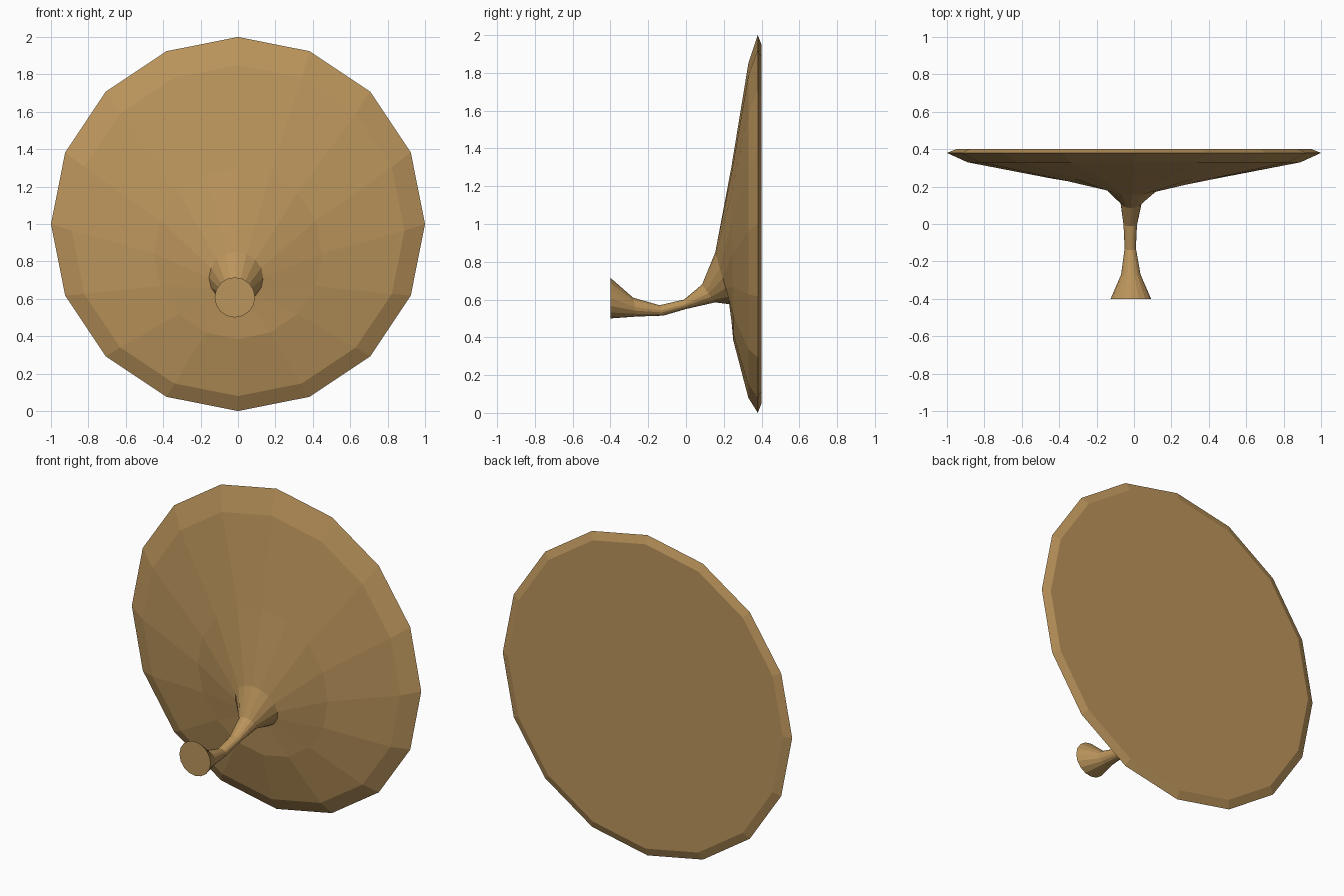
import bpy, bmesh, math

cube = bpy.data.objects.get("Cube")
if cube:
    bpy.data.objects.remove(cube, do_unlink=True)

SIDES = 16

# One tan colour for the whole horn
tan = bpy.data.materials.new("warm tan")
tan.use_nodes = True
COLOUR = (0.50, 0.30, 0.107, 1)
tan.diffuse_color = COLOUR
tan.node_tree.nodes["Principled BSDF"].inputs["Base Color"].default_value = COLOUR

# Sections from mouthpiece to flared disc:
# x centre, half width, (y, z) of the top point, (y, z) of the bottom point
sections = [
    (-0.017, 0.108, (-0.40, 0.715), (-0.40, 0.50)),
    (-0.017, 0.052, (-0.28, 0.61), (-0.26, 0.51)),
    (-0.02, 0.03, (-0.14, 0.57), (-0.12, 0.515)),
    (-0.02, 0.036, (-0.01, 0.60), (0.0, 0.55)),
    (-0.015, 0.058, (0.085, 0.68), (0.155, 0.585)),
    (-0.01, 0.145, (0.155, 0.85), (0.235, 0.575)),
    (0, 0.45, (0.24, 1.30), (0.25, 0.385)),
    (0, 0.89, (0.33, 1.85), (0.33, 0.08)),
    (0, 1.0, (0.38, 2.0), (0.38, 0.0)),
    (0, 0.95, (0.40, 1.95), (0.40, 0.05)),
]


def ring(bm, cx, half, top, bottom):
    """Tilted elliptical ring through the given top and bottom points."""
    verts = []
    for k in range(SIDES):
        a = math.tau * k / SIDES
        t = (1 + math.cos(a)) / 2
        y, z = (b + (p - b) * t for p, b in zip(top, bottom))
        verts.append(bm.verts.new((cx + half * math.sin(a), y, z)))
    return verts


# Loft the sections and cap both ends
bm = bmesh.new()
rings = [ring(bm, *s) for s in sections]
for low, high in zip(rings, rings[1:]):
    for k in range(SIDES):
        n = (k + 1) % SIDES
        bm.faces.new((low[k], low[n], high[n], high[k]))
bm.faces.new(rings[0])
bm.faces.new(rings[-1])
bmesh.ops.recalc_face_normals(bm, faces=bm.faces)

mesh = bpy.data.meshes.new("flared_horn")
bm.to_mesh(mesh)
bm.free()
mesh.materials.append(tan)
horn = bpy.data.objects.new("flared_horn", mesh)
bpy.context.collection.objects.link(horn)
